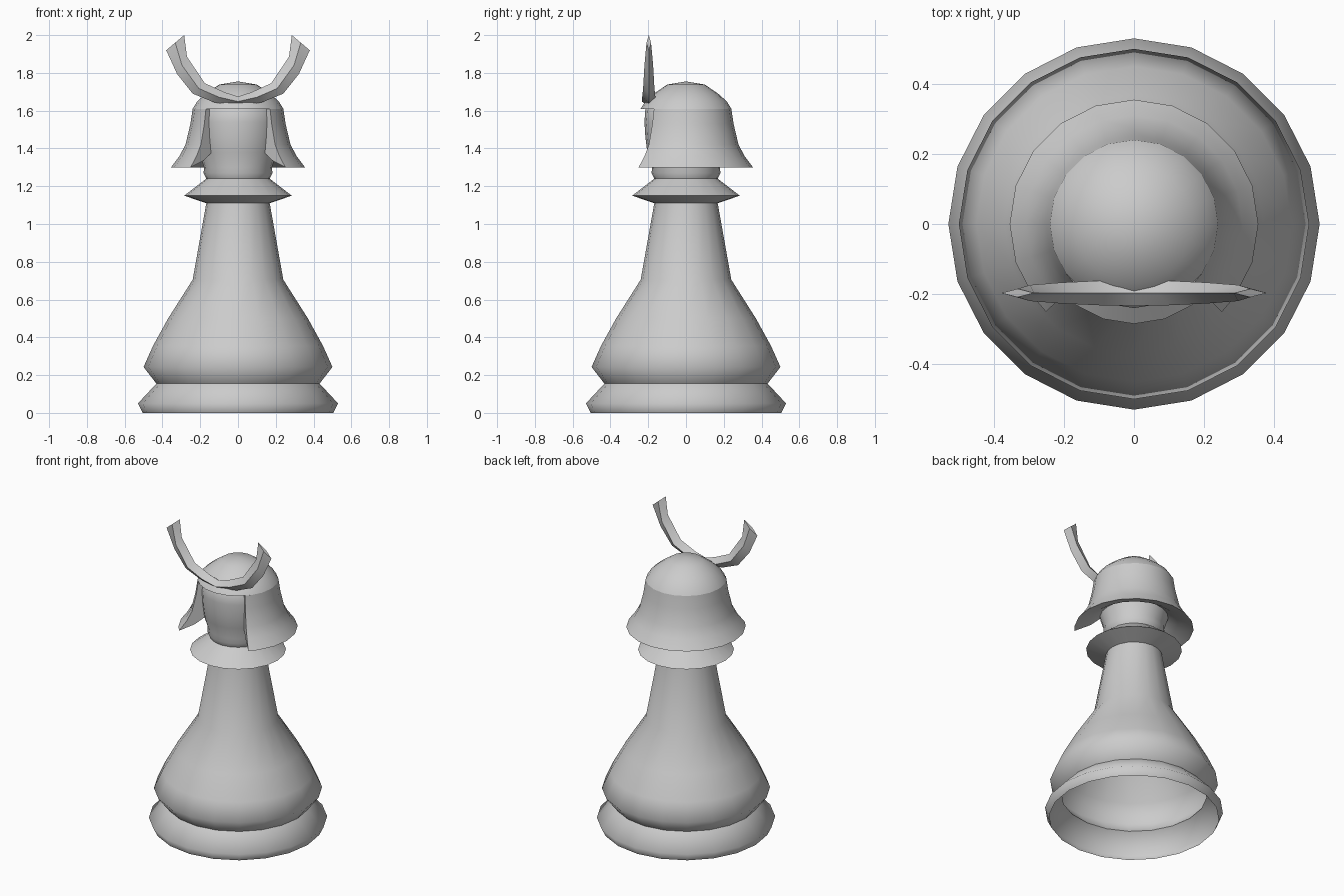
import bpy, bmesh
from math import sin, cos, radians

if "Cube" in bpy.data.objects:
    bpy.data.objects.remove(bpy.data.objects["Cube"])


def finish(name, bm, angle=40):
    bmesh.ops.remove_doubles(bm, verts=bm.verts, dist=0.0005)
    bmesh.ops.recalc_face_normals(bm, faces=bm.faces)
    me = bpy.data.meshes.new(name)
    bm.to_mesh(me)
    bm.free()
    ob = bpy.data.objects.new(name, me)
    bpy.context.collection.objects.link(ob)
    bpy.ops.object.select_all(action='DESELECT')
    ob.select_set(True)
    bpy.context.view_layer.objects.active = ob
    bpy.ops.object.shade_smooth_by_angle(angle=radians(angle))
    return ob


def lathe(name, profile, angles=None, angle=40):
    """Turn an (r, z) profile; with angles given, make a closed, capped sector."""
    bm = bmesh.new()
    sector = angles is not None
    angles = angles or [18 * i for i in range(20)]
    rings = [[bm.verts.new((r * cos(radians(a)), r * sin(radians(a)), z))
              for r, z in profile] for a in angles]
    n, m = len(angles), len(profile)
    for i in range(n - 1 if sector else n):
        a, b = rings[i], rings[(i + 1) % n]
        for j in range(m if sector else m - 1):
            k = (j + 1) % m
            bm.faces.new((a[j], b[j], b[k], a[k]))
    if sector:
        bm.faces.new(rings[0])
        bm.faces.new(rings[-1])
    return finish(name, bm, angle)


# Turned body, hollow underneath, with collar
lathe("body", [(0.505, 0), (0.53, 0.05), (0.432, 0.155), (0.50, 0.243),
               (0.45, 0.355), (0.37, 0.50), (0.24, 0.705), (0.168, 1.11),
               (0.285, 1.15), (0.168, 1.24)], angle=70)

# Head inside the helmet
lathe("head", [(0.168, 1.24), (0.182, 1.27), (0.18, 1.30), (0.205, 1.38),
               (0.215, 1.46), (0.22, 1.54), (0.215, 1.61), (0.18, 1.65)])

# Helmet dome with a small lip over the face
lathe("helmet_crown", [(0, 1.755), (0.10, 1.738), (0.17, 1.69), (0.215, 1.65),
                       (0.24, 1.61), (0.20, 1.61)])

# Flared neck guard, open at the front
lathe("helmet_skirt", [(0.24, 1.61), (0.252, 1.53), (0.278, 1.42),
                       (0.31, 1.36), (0.355, 1.30), (0.26, 1.335),
                       (0.195, 1.38), (0.20, 1.61)],
      [-45] + [18 * i for i in range(-2, 13)] + [225], angle=50)

# Crescent horn crest: outer point, inner point, half thickness per station
half = [((0.0, 1.622), (0.0, 1.675), 0.037),
        ((0.13, 1.645), (0.07, 1.697), 0.035),
        ((0.24, 1.69), (0.175, 1.745), 0.030),
        ((0.323, 1.795), (0.27, 1.885), 0.023),
        ((0.38, 1.92), (0.285, 2.0), 0.012)]
stations = [((-o[0], o[1]), (-i[0], i[1]), t) for o, i, t in half[:0:-1]] + half
bm = bmesh.new()
rings = []
for (ox, oz), (ix, iz), t in stations:
    mx, mz, y = (ox + ix) / 2, (oz + iz) / 2, -0.197
    rings.append([bm.verts.new(p) for p in
                  ((ox, y, oz), (mx, y - t, mz), (ix, y, iz), (mx, y + t, mz))])
for a, b in zip(rings, rings[1:]):
    for j in range(4):
        k = (j + 1) % 4
        bm.faces.new((a[j], b[j], b[k], a[k]))
bm.faces.new(rings[0])
bm.faces.new(rings[-1])
finish("horn_crest", bm)
